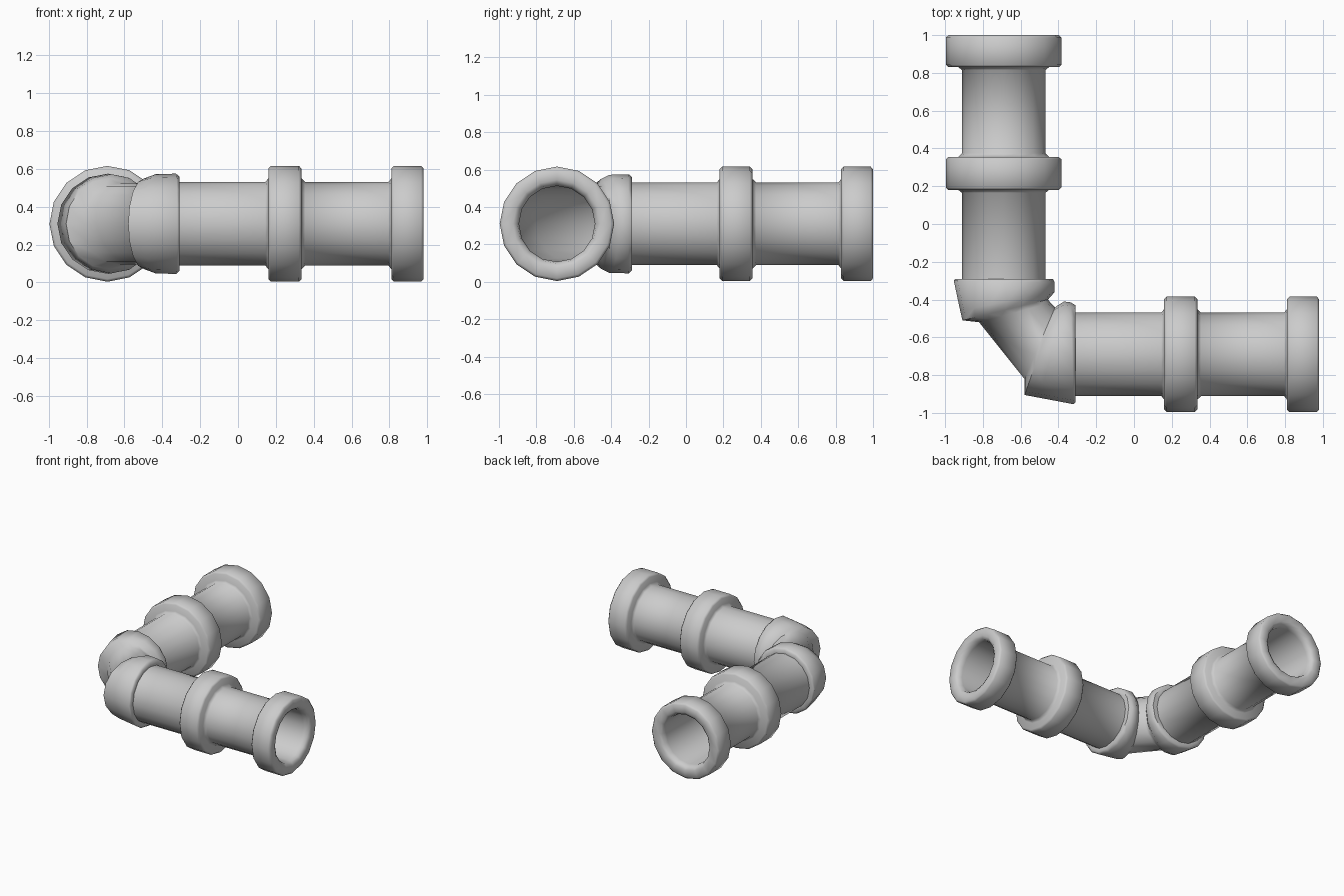
import bpy, bmesh, math
from mathutils import Vector

if "Cube" in bpy.data.objects:
    bpy.data.objects.remove(bpy.data.objects["Cube"])

SIDES = 16
AXIS = -0.69      # both arms share this offset from the origin
Z = 0.31          # height of the pipe centreline


def loft(name, rings):
    """Closed loop of rings; each ring = (outer xy, inner xy, half height)."""
    bm = bmesh.new()
    loops = []
    for a, b, rz in rings:
        a, b = Vector((*a, Z)), Vector((*b, Z))
        mid, half = (a + b) / 2, (a - b) / 2
        loop = []
        for i in range(SIDES):
            t = 2 * math.pi * i / SIDES
            loop.append(bm.verts.new(mid + half * math.cos(t) + Vector((0, 0, rz * math.sin(t)))))
        loops.append(loop)
    for k, loop in enumerate(loops):
        nxt = loops[(k + 1) % len(loops)]
        for i in range(SIDES):
            j = (i + 1) % SIDES
            bm.faces.new((loop[i], loop[j], nxt[j], nxt[i]))
    bmesh.ops.recalc_face_normals(bm, faces=bm.faces)
    mesh = bpy.data.meshes.new(name)
    bm.to_mesh(mesh)
    bm.free()
    ob = bpy.data.objects.new(name, mesh)
    bpy.context.collection.objects.link(ob)
    bpy.context.view_layer.objects.active = ob
    ob.select_set(True)
    bpy.ops.object.shade_smooth_by_angle(angle=math.radians(55))
    ob.select_set(False)
    return ob


PIPE, BORE, FLANGE = 0.221, 0.203, 0.306

# arm profile: distance along the arm, radius
ARM = [(0, BORE), (0, PIPE), (0.455, PIPE), (0.47, 0.24),
       (0.47, 0.292), (0.483, FLANGE), (0.632, FLANGE), (0.645, 0.292),
       (0.645, 0.24), (0.665, PIPE), (1.105, PIPE), (1.12, 0.24),
       (1.12, 0.292), (1.133, FLANGE), (1.277, FLANGE), (1.29, 0.292),
       (1.29, 0.235), (1.275, 0.212), (1.24, BORE)]


def arm(name, start, along_y):
    rings = []
    for t, r in ARM:
        a, b = (start + t, AXIS - r), (start + t, AXIS + r)
        if along_y:
            a, b = a[::-1], b[::-1]
        rings.append((a, b, r))
    return loft(name, rings)


arm("right_pipe_arm", -0.31, False)
arm("back_pipe_arm", -0.29, True)

# elbow: flared collar, tapered bend, flared collar, then back through the bore
loft("pipe_elbow", [
    ((-0.31, AXIS - PIPE), (-0.31, AXIS + PIPE), PIPE),
    ((-0.31, -0.945), (-0.31, -0.43), 0.25),
    ((-0.32, -0.954), (-0.335, -0.415), 0.265),
    ((-0.50, -0.92), (-0.37, -0.41), 0.262),
    ((-0.58, -0.905), (-0.41, -0.435), 0.24),
    ((-0.58, -0.82), (-0.418, -0.442), 0.215),
    ((-0.82, -0.52), (-0.442, -0.418), 0.215),
    ((-0.908, -0.51), (-0.455, -0.40), 0.24),
    ((-0.92, -0.46), (-0.42, -0.36), 0.262),
    ((-0.954, -0.30), (-0.42, -0.31), 0.265),
    ((-0.945, -0.29), (-0.43, -0.29), 0.25),
    ((AXIS - PIPE, -0.29), (AXIS + PIPE, -0.29), PIPE),
    ((AXIS - BORE, -0.29), (AXIS + BORE, -0.29), BORE),
    ((-0.80, -0.515), (-0.46, -0.424), 0.20),
    ((-0.57, -0.80), (-0.424, -0.46), 0.20),
    ((-0.31, AXIS - BORE), (-0.31, AXIS + BORE), BORE),
])
